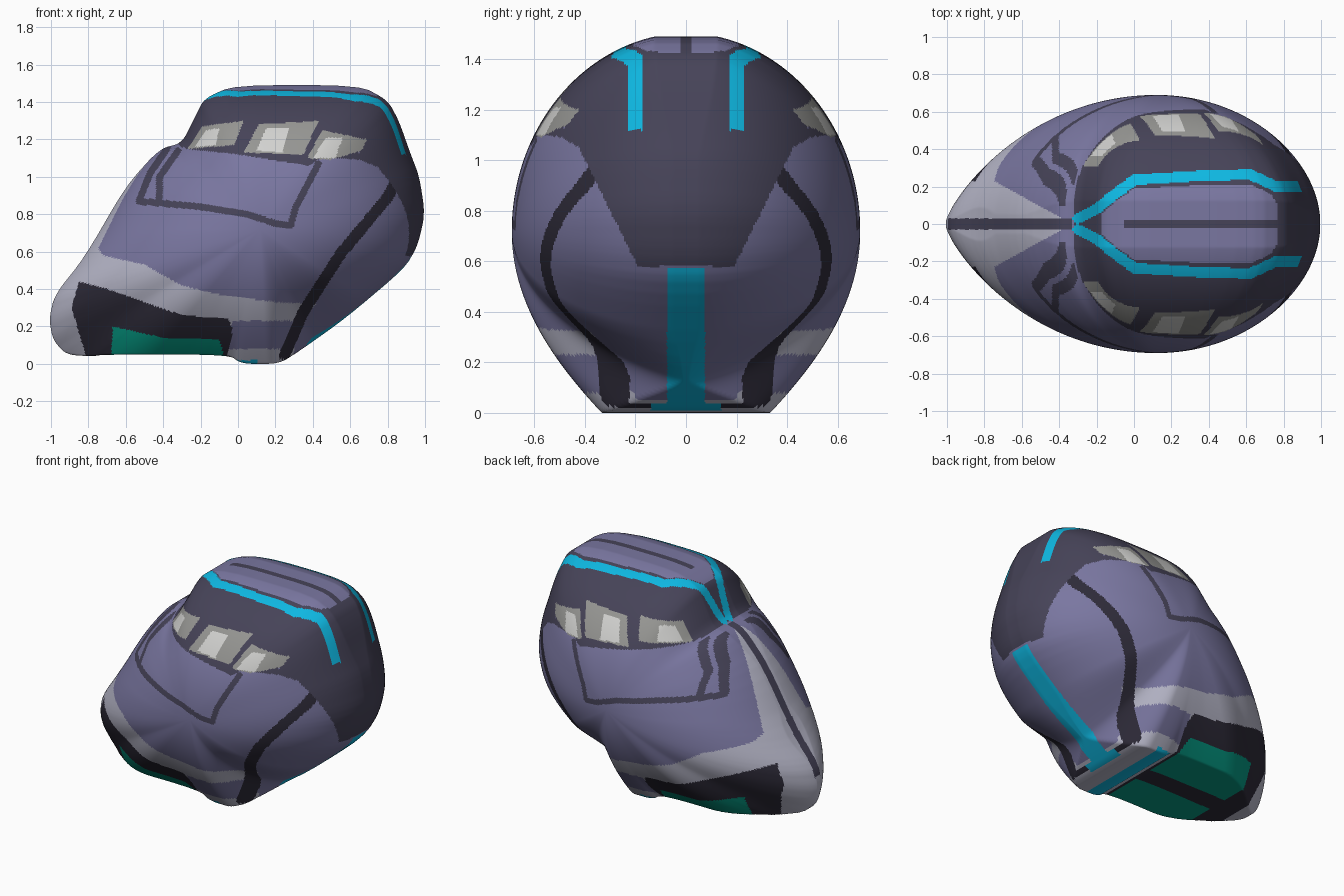
import bpy
import bmesh
import math
from mathutils import Vector
from mathutils.geometry import intersect_point_line

default_cube = bpy.data.objects.get("Cube")
if default_cube:
    bpy.data.objects.remove(default_cube, do_unlink=True)


# Materials, one per colour
def srgb_to_linear(value):
    value /= 255
    return value / 12.92 if value < 0.04 else ((value + 0.055) / 1.055) ** 2.4


palette = {
    "purple_paint": (122, 119, 161),
    "dark_cabin": (70, 67, 88),
    "black_trim": (46, 43, 57),
    "pale_lilac": (184, 184, 202),
    "window_grey": (150, 150, 147),
    "window_shine": (210, 210, 208),
    "cyan_stripe": (14, 184, 226),
    "teal_panel": (5, 154, 132),
}
material_names = list(palette)
materials = []
for material_name, shade in palette.items():
    colour = [srgb_to_linear(channel) for channel in shade] + [1.0]
    material = bpy.data.materials.new(material_name)
    material.use_nodes = True
    material.diffuse_color = colour
    shader = material.node_tree.nodes["Principled BSDF"]
    shader.inputs["Base Color"].default_value = colour
    shader.inputs["Roughness"].default_value = 0.7
    materials.append(material)


# Flat shape helpers
def inside(polygon, a, b):
    result = False
    previous = polygon[-1]
    for current in polygon:
        if (current[1] > b) != (previous[1] > b):
            slope = (previous[0] - current[0]) / (previous[1] - current[1])
            if a < current[0] + slope * (b - current[1]):
                result = not result
        previous = current
    return result


def near(path, a, b, width):
    for start, end in zip(path, path[1:]):
        if not (min(start[0], end[0]) - width < a < max(start[0], end[0]) + width):
            continue
        if not (min(start[1], end[1]) - width < b < max(start[1], end[1]) + width):
            continue
        point, first, last = Vector((a, b)), Vector(start), Vector(end)
        factor = intersect_point_line(point, first, last)[1]
        closest = first.lerp(last, min(1, max(0, factor)))
        if (point - closest).length < width:
            return True
    return False


def smoothstep(low, high, value):
    t = min(1, max(0, (value - low) / (high - low)))
    return t * t * (3 - 2 * t)


# Side outline of the body, rounded and evenly resampled
outline = [Vector(p) for p in (
    (-1.01, .24), (-.98, .37), (-.82, .57), (-.6, .95), (-.42, 1.15),
    (-.3, 1.18), (-.23, 1.32), (-.18, 1.42), (-.02, 1.49), (.65, 1.49),
    (.8, 1.41), (.86, 1.3), (.92, 1.13), (.97, 1), (1, .8), (.96, .63),
    (.89, .51), (.57, .24), (.33, .07), (.22, 0), (.02, 0), (-.05, .05),
    (-.72, .05), (-.78, .04), (-.92, .05), (-.99, .13))]
for step in range(2):
    rounded = []
    for start, end in zip(outline, outline[1:] + outline[:1]):
        rounded += [start.lerp(end, .2), start.lerp(end, .8)]
    outline = rounded

SEGMENTS, RINGS = 460, 140
HALF_WIDTH = .69
CENTRE = Vector((.12, .72))


def resample(points, count):
    pairs = list(zip(points, points[1:] + points[:1]))
    spacing = sum((end - start).length for start, end in pairs) / count
    samples, offset = [], 0
    for start, end in pairs:
        length = (end - start).length
        while offset < length and len(samples) < count:
            samples.append(start.lerp(end, offset / length))
            offset += spacing
        offset -= length
    return samples


edge = resample(outline, SEGMENTS)
count = len(edge)
reach = 18
soft_edge = [sum((edge[(i + j) % count] for j in range(-reach, reach + 1)), Vector((0, 0)))
             / (2 * reach + 1) for i in range(count)]

# Swelling of each outline point: side curvature and flatness of the underside
swelling = []
for hard in edge:
    direction = (hard - CENTRE).normalized()
    under = smoothstep(.3, 1, -direction.y - .3 * direction.x)
    floor = under * smoothstep(-1, -.45, hard.x) * smoothstep(.42, .15, hard.x)
    top = .015 * smoothstep(.3, .8, direction.y)
    swelling.append((.51 + .39 * under, 1.003 + top + .34 * floor))

# Body: the outline swells from the middle seam out to both sides
bm = bmesh.new()
rings = []
for ring in range(-RINGS, RINGS + 1):
    angle = math.pi / 2 * ring / RINGS
    row = []
    for hard, soft, (power, flatness) in zip(edge, soft_edge, swelling):
        spread = min(1, math.cos(angle) * flatness)
        point = CENTRE + (soft.lerp(hard, spread ** 4) - CENTRE) * spread
        depth = HALF_WIDTH * abs(math.sin(angle)) ** (2 * power)
        row.append(bm.verts.new((point.x, math.copysign(depth, ring), point.y)))
    rings.append(row)
for lower, upper in zip(rings, rings[1:]):
    for i in range(count):
        j = (i + 1) % count
        bm.faces.new((lower[i], lower[j], upper[j], upper[i]))
bmesh.ops.remove_doubles(bm, verts=bm.verts, dist=0.00001)
bmesh.ops.recalc_face_normals(bm, faces=bm.faces)

# Painted areas seen from the side (x, z)
cabin = [(-.33, 1.18), (-.28, 1.15), (0, 1.12), (.38, 1.06), (.48, 1.13), (.65, 1.13),
         (.8, 1.08), (.88, 1), (1.1, 1), (1.1, 1.6), (-.33, 1.6)]
windows = [
    [(-.27, 1.15), (-.19, 1.27), (.03, 1.3), (-.02, 1.17)],
    [(.03, 1.13), (.11, 1.28), (.43, 1.3), (.35, 1.12)],
    [(.37, 1.1), (.45, 1.25), (.69, 1.2), (.66, 1.14), (.49, 1.09)]]
shines = [
    [(-.23, 1.16), (-.17, 1.25), (-.1, 1.26), (-.12, 1.17)],
    [(.1, 1.14), (.15, 1.26), (.27, 1.26), (.24, 1.13)],
    [(.4, 1.1), (.47, 1.21), (.56, 1.21), (.52, 1.1)]]
skirt = [(-.8, 0), (-.89, .3), (-.85, .44), (-.7, .4), (-.5, .33), (-.3, .26),
         (-.05, .24), (-.03, .18), (-.06, 0)]
side_panel = [(-.68, 0), (-.67, .2), (-.4, .14), (-.1, .13), (-.06, 0)]
pale_band = [(-1.1, -.1), (-1.1, .66), (-.78, .66), (-.72, .58), (-.5, .53), (-.3, .42),
             (-.1, .37), (.2, .33), (.42, .32), (.33, .23), (-.03, .23), (-.06, 0)]
rear_line = [(.86, 1), (.8, .89), (.55, .59), (.35, .28), (.25, .05)]
door_lines = [
    [(-.38, 1.15), (-.47, 1.02), (-.53, .87), (-.2, .84), (.05, .8), (.2, .75), (.28, .74),
     (.31, .84), (.43, 1.07)],
    [(-.42, .88), (-.42, 1), (-.32, 1.14)],
    [(.48, 1.12), (.65, 1.11), (.8, 1.05), (.87, .99)]]

# Painted areas seen from above (x, distance from the seam)
roof = [(-.18, -.1), (-.17, .06), (-.1, .12), (0, .19), (.3, .205), (.64, .205),
        (.73, .16), (.77, .1), (.77, -.1)]
roof_stripe = [(-.3, .03), (-.2, .08), (-.14, .13), (0, .235), (.3, .255), (.62, .265),
               (.76, .2), (.91, .2)]


def paint(x, y, z):
    # Roof, stripes and windows
    if z > 1.12:
        if y < .35 and near(roof_stripe, x, y, .028):
            return "cyan_stripe"
        if z > 1.38 and inside(roof, x, y):
            return "dark_cabin" if y < .025 and x > -.05 else "purple_paint"
    if z > 1.05:
        if any(inside(shape, x, z) for shape in shines):
            return "window_shine"
        if any(inside(shape, x, z) for shape in windows):
            return "window_grey"
    if z > .95 and inside(cabin, x, z):
        return "dark_cabin"
    # Rear face
    if x > .5 and z > .58 and y < .2 + .5 * (z - .6):
        return "dark_cabin"
    if x > .22 and z < .57 and y < (.075 if z > .04 else .14):
        return "cyan_stripe"
    if y > .14 and near(rear_line, x, z, .03):
        return "black_trim"
    if z > .7 and y > .1 and any(near(line, x, z, .018) for line in door_lines):
        return "dark_cabin"
    # Nose and underside
    if x < -.33 and z > .3 and y < .03:
        return "dark_cabin"
    if z < .5 and x < 0:
        if y > .07 and inside(side_panel, x, z):
            return "teal_panel"
        if inside(skirt, x, z):
            return "black_trim"
    if x < -.33 and z > .5 and y < .55 * (-.33 - x):
        return "pale_lilac"
    if z < .02 and 0 < x < .1:
        return "cyan_stripe"
    if z < .08 and -.1 < x < .3:
        return "pale_lilac"
    if z < .7 and inside(pale_band, x, z):
        return "pale_lilac"
    return "purple_paint"


for face in bm.faces:
    middle = face.calc_center_median()
    face.material_index = material_names.index(paint(middle.x, abs(middle.y), middle.z))
    face.smooth = True

mesh = bpy.data.meshes.new("vehicle_body")
bm.to_mesh(mesh)
bm.free()
for material in materials:
    mesh.materials.append(material)
body = bpy.data.objects.new("vehicle_body", mesh)
bpy.context.collection.objects.link(body)
